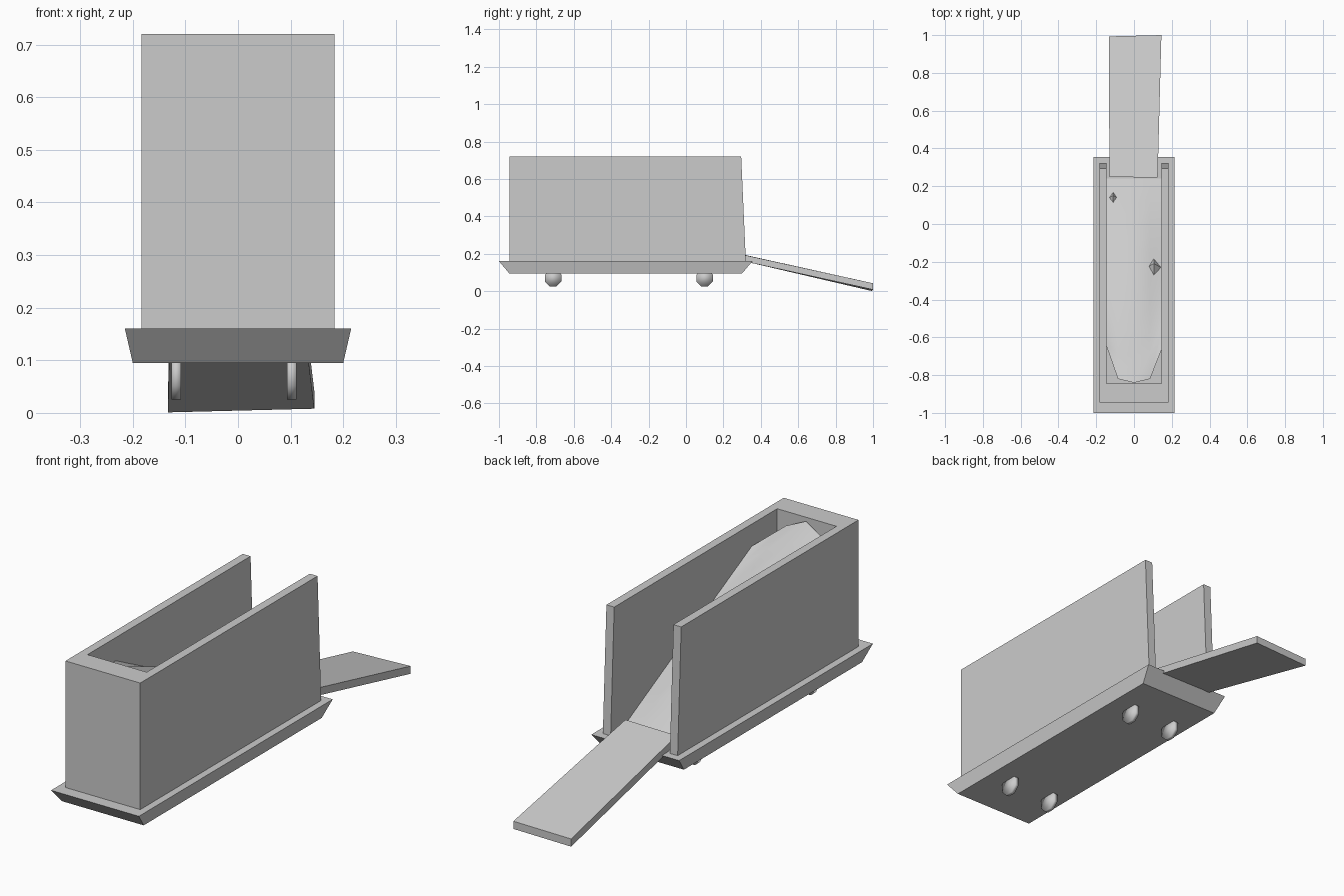
import bpy, bmesh, math
from mathutils import Matrix

cube = bpy.data.objects.get("Cube")
if cube:
    bpy.data.objects.remove(cube, do_unlink=True)

GREY = (0.6, 0.6, 0.6, 1)
grey = bpy.data.materials.new("plain grey")
grey.use_nodes = True
grey.diffuse_color = GREY
grey.node_tree.nodes["Principled BSDF"].inputs["Base Color"].default_value = GREY


def finish(name, bm, smooth=False):
    bmesh.ops.recalc_face_normals(bm, faces=bm.faces)
    for f in bm.faces:
        f.smooth = smooth
    mesh = bpy.data.meshes.new(name)
    bm.to_mesh(mesh)
    bm.free()
    mesh.materials.append(grey)
    obj = bpy.data.objects.new(name, mesh)
    bpy.context.collection.objects.link(obj)
    return obj


def prism(name, lower, upper):
    """Join two matching outlines into a closed solid."""
    bm = bmesh.new()
    a = [bm.verts.new(p) for p in lower]
    b = [bm.verts.new(p) for p in upper]
    n = len(a)
    bm.faces.new(a)
    bm.faces.new(b)
    for i in range(n):
        j = (i + 1) % n
        bm.faces.new((a[i], a[j], b[j], b[i]))
    return finish(name, bm)


def rect(x, y0, y1, z):
    return [(-x, y0, z), (x, y0, z), (x, y1, z), (-x, y1, z)]


def u_outline(end, z):
    half = [(0.183, -0.945), (0.183, end), (0.145, end), (0.145, -0.845)]
    return [(x, y, z) for x, y in half] + [(-x, y, z) for x, y in reversed(half)]


# Flared chassis and three-sided body, open at the rear
prism("chassis", rect(0.2, -0.945, 0.30, 0.095), rect(0.215, -1, 0.355, 0.16))
prism("body_walls", u_outline(0.32, 0.158), u_outline(0.295, 0.72))

# Tail ramp, slightly twisted
top = [(-0.13, 0.25, 0.208), (0.125, 0.245, 0.208), (0.145, 1, 0.042), (-0.133, 0.993, 0.035)]
prism("tail_ramp", [(x, y, z - 0.034) for x, y, z in top], top)

# Sloping load: an arched surface lofted from front tip to rear, closed to the floor
columns = [(-0.148, -0.64, 0.615, 0.0), (-0.085, -0.82, 0.67, 0.03), (0, -0.84, 0.705, 0.045),
           (0.085, -0.82, 0.67, 0.03), (0.148, -0.66, 0.62, 0.0)]
bm = bmesh.new()
steps = 8
grid = []
for x, y0, z0, crown in columns:
    row = []
    for i in range(steps + 1):
        t = i / steps
        bulge = crown * math.sin(math.pi * t)
        row.append(bm.verts.new((x, y0 + (0.25 - y0) * t, z0 + (0.155 - z0) * t + bulge)))
    grid.append(row)
for a, b in zip(grid, grid[1:]):
    for i in range(steps):
        bm.faces.new((a[i], b[i], b[i + 1], a[i + 1]))
rim = [e for e in bm.edges if e.is_boundary]
skirt = bmesh.ops.extrude_edge_only(bm, edges=rim)["geom"]
for v in skirt:
    if isinstance(v, bmesh.types.BMVert):
        v.co.z = 0.15
load = finish("sloping_load", bm, True)
bpy.context.view_layer.objects.active = load
load.select_set(True)
bpy.ops.object.shade_smooth_by_angle(angle=math.radians(40))
load.select_set(False)

# Small pointed stones in the load
for side, x, y, z in (("right", -0.11, 0.14, 0.215), ("left", 0.105, -0.22, 0.42)):
    bm = bmesh.new()
    bmesh.ops.create_cone(bm, cap_ends=True, segments=4, radius1=1, radius2=0, depth=1,
                          matrix=Matrix.Translation((x, y, z)) @ Matrix.Rotation(-0.48, 4, "X")
                          @ Matrix.Diagonal((0.038, 0.06, 0.045, 1)))
    finish("stone_" + side, bm)

# Thin eight-sided wheels
for end, y in (("front", -0.71), ("rear", 0.1)):
    for side, x in (("right", -0.117), ("left", 0.102)):
        bm = bmesh.new()
        bmesh.ops.create_cone(bm, cap_ends=True, segments=8, radius1=0.048, radius2=0.048, depth=0.018,
                              matrix=Matrix.Translation((x, y, 0.07)) @ Matrix.Rotation(math.pi / 2, 4, "Y")
                              @ Matrix.Rotation(math.pi / 8, 4, "Z"))
        finish("wheel_" + end + "_" + side, bm, True)
